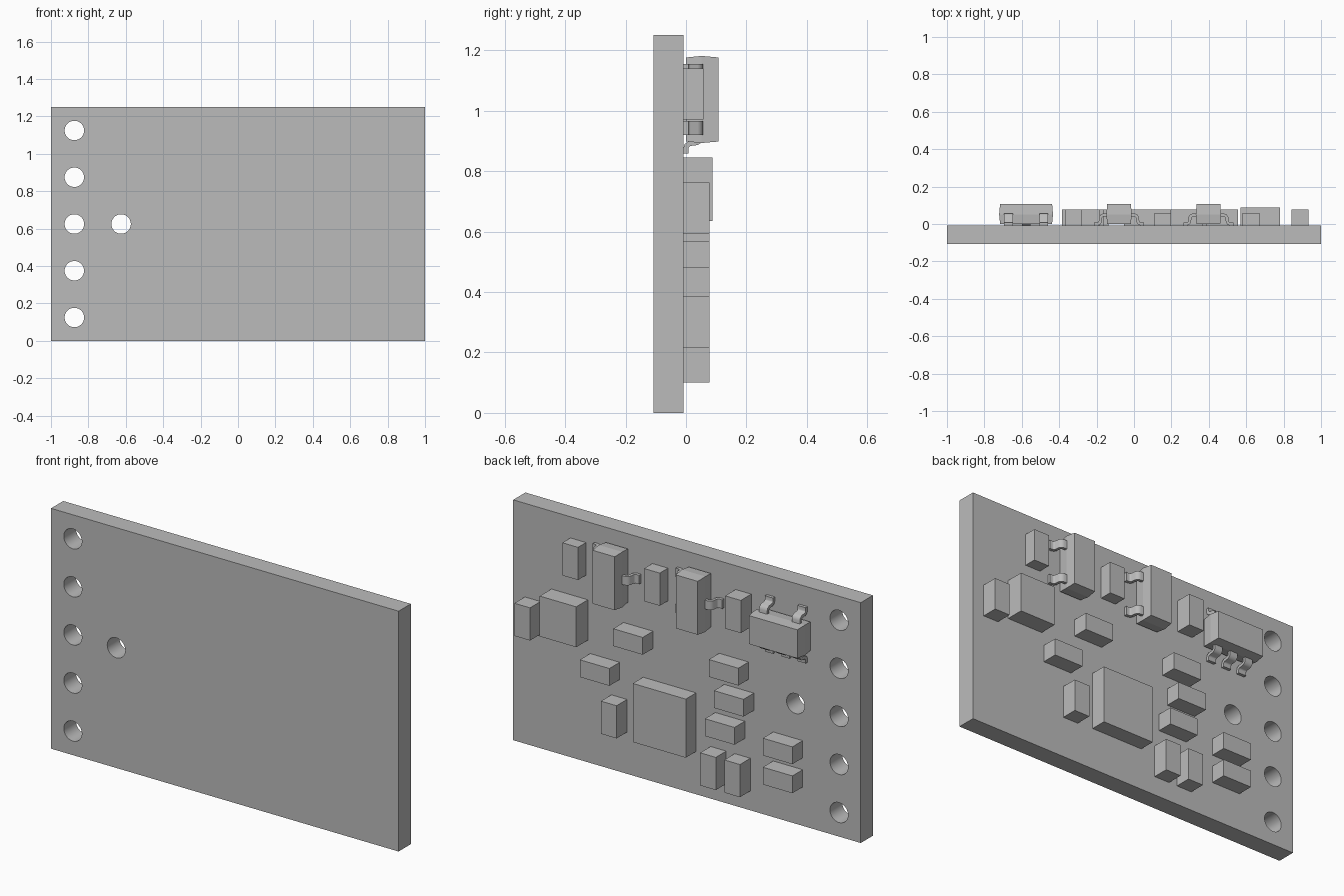
import bpy, bmesh
from mathutils import Vector

if "Cube" in bpy.data.objects:
    bpy.data.objects.remove(bpy.data.objects["Cube"], do_unlink=True)

grey = bpy.data.materials.new("plain_grey")
grey.use_nodes = True
COLOUR = (0.5, 0.5, 0.5, 1)
grey.diffuse_color = COLOUR
grey.node_tree.nodes["Principled BSDF"].inputs["Base Color"].default_value = COLOUR

FACE = -0.008      # y of the populated side of the board
WIDTH, HEIGHT, THICK = 2.0, 1.25, 0.1


def finish(name, bm):
    bmesh.ops.recalc_face_normals(bm, faces=bm.faces)
    mesh = bpy.data.meshes.new(name)
    bm.to_mesh(mesh)
    bm.free()
    mesh.materials.append(grey)
    obj = bpy.data.objects.new(name, mesh)
    bpy.context.collection.objects.link(obj)
    return obj


def activate(obj):
    bpy.ops.object.select_all(action='DESELECT')
    obj.select_set(True)
    bpy.context.view_layer.objects.active = obj


def block(name, x, z, w, tall, h):
    """Box standing h proud of the board, centred on x and z."""
    bm = bmesh.new()
    bmesh.ops.create_cube(bm, size=1)
    bmesh.ops.scale(bm, vec=(w, h, tall), verts=bm.verts)
    bmesh.ops.translate(bm, vec=(x, FACE + h / 2, z), verts=bm.verts)
    return finish(name, bm)


# Board with drilled holes
board = block("board", 0, HEIGHT / 2, WIDTH, HEIGHT, THICK)
board.location.y = -THICK
holes = [(-0.875, 0.125 + 0.25 * i, 0.052) for i in range(5)]
holes += [(-0.625, 0.625, 0.052), (0.75, 0.25, 0.11)]
bm = bmesh.new()
for x, z, r in holes:
    made = bmesh.ops.create_cone(bm, cap_ends=True, segments=48,
                                 radius1=r, radius2=r, depth=0.6)["verts"]
    for v in made:
        v.co = Vector((v.co.x + x, v.co.z, v.co.y + z))
drill = finish("hole_cutter", bm)
drill.hide_render = True
cut = board.modifiers.new("holes", 'BOOLEAN')
cut.object = drill
cut.solver = 'EXACT'
activate(board)
bpy.ops.object.modifier_apply(modifier=cut.name)
bpy.data.objects.remove(drill, do_unlink=True)
bpy.ops.object.shade_smooth_by_angle(angle=0.6)

# Chip parts, upright: x, z, height above board
LONG, SHORT = 0.17, 0.09
upright = [(0.626, 1.055, 0.066), (0.154, 1.048, 0.068), (-0.325, 1.041, 0.086),
           (0.888, 0.678, 0.086), (0.39, 0.302, 0.086),
           (-0.181, 0.186, 0.086), (-0.32, 0.186, 0.086)]
for i, (x, z, h) in enumerate(upright):
    block(f"upright_chip_{i + 1}", x, z, SHORT, LONG, h)

# Chip parts, lying sideways
sideways = [(0.28, 0.737), (0.472, 0.524), (-0.27, 0.724), (-0.3, 0.57),
            (-0.248, 0.41), (-0.581, 0.398), (-0.581, 0.247)]
for i, (x, z) in enumerate(sideways):
    block(f"sideways_chip_{i + 1}", x, z, LONG, SHORT, 0.085)

# Larger blocks
block("square_component", 0.675, 0.74, 0.21, 0.21, 0.096)
block("main_chip", 0.1, 0.375, 0.305, 0.305, 0.085)

# Leaded packages: leads bend out of the body and down to the board
LEAD_PATH = [(-0.02, 0.056), (0.014, 0.056), (0.024, 0.053), (0.03, 0.044),
             (0.033, 0.02), (0.039, 0.011), (0.048, 0.008), (0.066, 0.008)]
BODY_W, BODY_L, LEAD_W, PITCH = 0.136, 0.288, 0.046, 0.094


def package(name, x, z, turned, sides):
    """sides: (direction, lead slots); turned lays the long axis along x."""
    def place(across, up, along):
        if turned:
            return Vector((x + along, FACE + up, z + across))
        return Vector((x + across, FACE + up, z + along))

    width = 0.158 if turned else BODY_W
    bm = bmesh.new()
    rings = []
    for up, inset in ((0.008, 0.005), (0.06, 0), (0.116, 0.005)):
        a, b = width / 2 - inset, BODY_L / 2 - inset
        rings.append([bm.verts.new(place(sx * a, up, sz * b))
                      for sx, sz in ((-1, -1), (1, -1), (1, 1), (-1, 1))])
    bm.faces.new(rings[0])
    bm.faces.new(rings[-1])
    for low, high in zip(rings, rings[1:]):
        for k in range(4):
            n = (k + 1) % 4
            bm.faces.new((low[k], low[n], high[n], high[k]))
    finish(name + "_body", bm)

    # Ribbons thickened into leads
    bm = bmesh.new()
    for direction, slots in sides:
        for slot in slots:
            last = None
            for d, up in LEAD_PATH:
                pair = [bm.verts.new(place(direction * (width / 2 + d), up,
                                           slot * PITCH + e * LEAD_W / 2))
                        for e in (-1, 1)]
                if last:
                    bm.faces.new((last[0], last[1], pair[1], pair[0]))
                last = pair
    leads = finish(name + "_leads", bm)
    solid = leads.modifiers.new("thickness", 'SOLIDIFY')
    solid.thickness = 0.016
    solid.offset = 0
    solid.use_even_offset = True
    activate(leads)
    bpy.ops.object.modifier_apply(modifier=solid.name)
    bpy.ops.object.shade_smooth_by_angle(angle=0.9)


three_pin = [(1, (-1, 1)), (-1, (0,))]
package("left_transistor", 0.398, 1.037, False, three_pin)
package("middle_transistor", -0.08, 1.037, False, three_pin)
package("regulator", -0.577, 1.003, True, [(1, (-1, 1)), (-1, (-1, 0, 1))])
